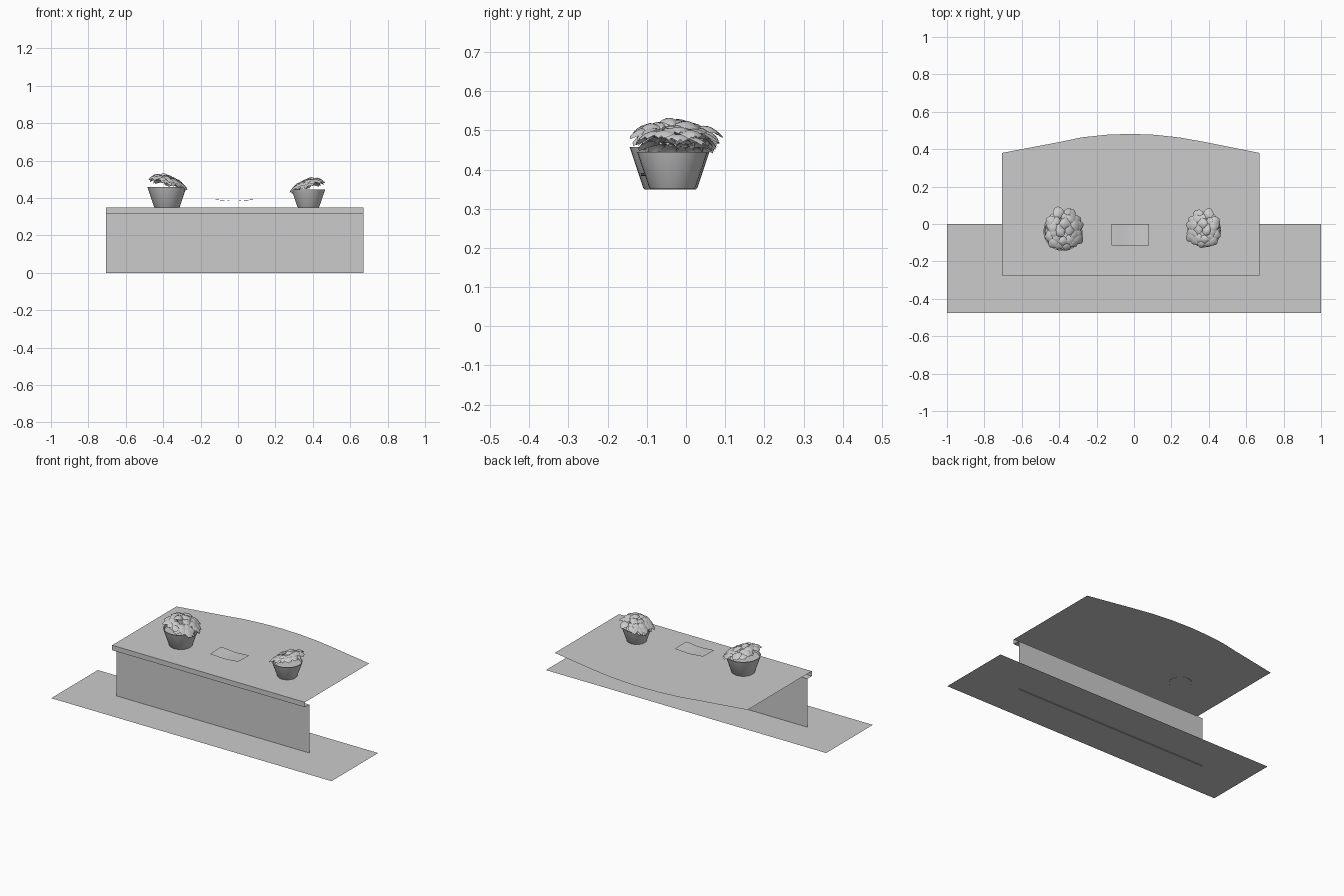
import bpy, bmesh, math, random
from mathutils import Vector

if "Cube" in bpy.data.objects:
    bpy.data.objects.remove(bpy.data.objects["Cube"])

random.seed(4)


def make_object(name, bm, smooth=None):
    bmesh.ops.recalc_face_normals(bm, faces=bm.faces)
    mesh = bpy.data.meshes.new(name)
    bm.to_mesh(mesh)
    bm.free()
    ob = bpy.data.objects.new(name, mesh)
    bpy.context.collection.objects.link(ob)
    if smooth:
        bpy.ops.object.select_all(action='DESELECT')
        ob.select_set(True)
        bpy.context.view_layer.objects.active = ob
        bpy.ops.object.shade_smooth_by_angle(angle=math.radians(smooth))
    return ob


def sheet(name, fn, nu, nv, smooth=None):
    """Open grid surface from fn(u, v), with u and v in 0..1."""
    bm = bmesh.new()
    add_grid(bm, fn, nu, nv)
    return make_object(name, bm, smooth)


def add_grid(bm, fn, nu, nv):
    g = [[bm.verts.new(fn(i / nu, j / nv)) for j in range(nv + 1)] for i in range(nu + 1)]
    for i in range(nu):
        for j in range(nv):
            bm.faces.new((g[i][j], g[i + 1][j], g[i + 1][j + 1], g[i][j + 1]))


# Floor strip
sheet("floor_strip", lambda u, v: (2 * u - 1, -0.475 + 0.475 * v, 0.006), 1, 1)

# Counter: folded sheet (panel, lip underside, lip front) plus bowed top
X0, X1 = -0.705, 0.67
FOLD = [(-0.23, 0.0), (-0.23, 0.318), (-0.275, 0.318), (-0.275, 0.35)]
BACK = [(X1, 0.38), (0.37, 0.44), (0.24, 0.463), (0.11, 0.477), (-0.02, 0.482),
        (-0.15, 0.477), (-0.28, 0.463), (-0.4, 0.438), (X0, 0.38)]
bm = bmesh.new()
rows = [(bm.verts.new((X0, y, z)), bm.verts.new((X1, y, z))) for y, z in FOLD]
for a, b in zip(rows, rows[1:]):
    bm.faces.new((a[0], a[1], b[1], b[0]))
bm.faces.new([rows[-1][0], rows[-1][1]] + [bm.verts.new((x, y, 0.35)) for x, y in BACK])
make_object("counter", bm)

# Gently waved paper sheet hovering over the counter
sheet("paper_sheet",
      lambda u, v: (-0.12 + 0.2 * u, -0.115 + 0.115 * v,
                    0.387 + 0.003 * math.cos(2 * math.pi * u) + 0.003 * (v - 0.5) * (1 - 2 * u)),
      10, 2, 40)


def pot(name, x, y, z, r_low, r_top, h, segs=32):
    """Lathed tapered pot with a soil disc just below the rim."""
    prof = [(r_low * 0.94, 0), (r_low, 0.004), (r_top, h),
            (r_top * 0.94, h), (r_top * 0.91, h - 0.012)]
    bm = bmesh.new()
    rings = []
    for r, pz in prof:
        rings.append([bm.verts.new((x + r * math.cos(2 * math.pi * i / segs),
                                    y + r * math.sin(2 * math.pi * i / segs), z + pz))
                      for i in range(segs)])
    for a, b in zip(rings, rings[1:]):
        for i in range(segs):
            k = (i + 1) % segs
            bm.faces.new((a[i], a[k], b[k], b[i]))
    bm.faces.new(rings[0])
    bm.faces.new(rings[-1])
    make_object(name, bm, 35)


def canopy(x, y):
    """Height of the leaf canopy over the pot rim."""
    return 0.055 - 2.7 * (x + 0.045) ** 2 - 1.6 * y ** 2


def leaf_list():
    """Base x, base y, direction, size and lift of each leaf, in rings."""
    out = []
    for ring, count, lift in ((0.0, 5, 0.008), (0.4, 10, 0.004), (0.68, 16, 0.0), (0.5, 10, -0.016)):
        for i in range(count):
            a = 2 * math.pi * (i + random.uniform(0.2, 0.8)) / count
            out.append((0.008 + 0.075 * ring * math.cos(a), 0.012 + 0.098 * ring * math.sin(a),
                        a + random.uniform(-0.4, 0.4), random.uniform(0.85, 1.1),
                        lift + random.uniform(-0.004, 0.004)))
    return out


LEAVES = leaf_list()


def foliage(name, x, y, z, scale, flip):
    """Overlapping cupped oval leaves; flip mirrors the plant in x."""
    bm = bmesh.new()
    for bx, by, a, size, lift in LEAVES:
        d = Vector((math.cos(a), math.sin(a)))
        s = Vector((-d.y, d.x))

        def point(u, v):
            half = 0.027 * size * (math.sin(math.pi * (0.04 + 0.92 * u)) ** 0.7)
            w = 2 * v - 1
            p = Vector((bx, by)) + d * (0.058 * size * u) + s * (half * w)
            pz = canopy(p.x, p.y) + lift + 0.01 * math.sin(math.pi * u) - 0.006 * w * w
            return (x + flip * scale * p.x, y + scale * p.y, z + scale * pz)

        add_grid(bm, point, 6, 4)
    make_object(name, bm, 50)


# Two potted plants, the right one smaller and mirrored
pot("left_pot", -0.38, -0.04, 0.349, 0.069, 0.104, 0.109)
foliage("left_leaves", -0.38, -0.04, 0.458, 1.0, 1)
pot("right_pot", 0.376, -0.035, 0.35, 0.059, 0.09, 0.095)
foliage("right_leaves", 0.376, -0.035, 0.445, 0.9, -1)
